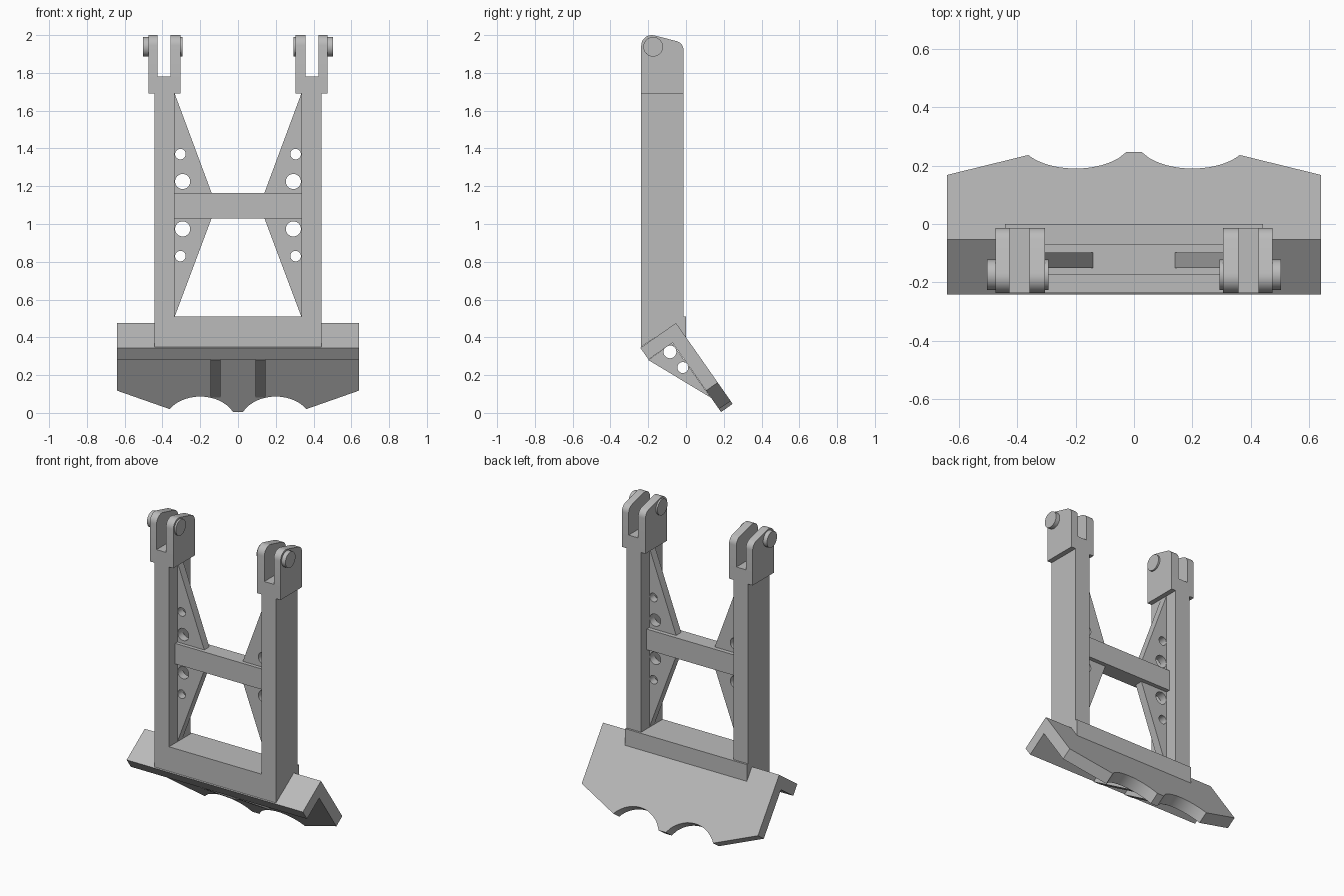
import bpy, bmesh
from math import sin, cos, pi, radians
from mathutils import Matrix, Vector

if "Cube" in bpy.data.objects:
    bpy.data.objects.remove(bpy.data.objects["Cube"], do_unlink=True)

steel = bpy.data.materials.new("steel_grey")
GREY = (0.5, 0.5, 0.5, 1)
steel.diffuse_color = GREY
steel.use_nodes = True
steel.node_tree.nodes["Principled BSDF"].inputs["Base Color"].default_value = GREY

X, Y, Z = Vector((1, 0, 0)), Vector((0, 1, 0)), Vector((0, 0, 1))


def arc(cx, cy, r, start, end, steps=8):
    """Points on an arc, angles in degrees."""
    angles = [radians(start + (end - start) * i / steps) for i in range(steps + 1)]
    return [(cx + r * cos(a), cy + r * sin(a)) for a in angles]


def circle(cx, cy, r):
    return arc(cx, cy, r, 0, 360, 32)[:-1]


def rect(x0, x1, y0, y1):
    return [(x0, y0), (x1, y0), (x1, y1), (x0, y1)]


def extrude(name, loops, u, v, w, lo, hi, origin=Vector()):
    """Fill loops (outline, then holes) in the u-v plane, thick from lo to hi along w."""
    curve = bpy.data.curves.new(name, "CURVE")
    curve.dimensions, curve.fill_mode = "2D", "BOTH"
    curve.extrude = (hi - lo) / 2
    for loop in loops:
        spline = curve.splines.new("POLY")
        spline.points.add(len(loop) - 1)
        for point, (a, b) in zip(spline.points, loop):
            point.co = (a, b, 0, 1)
        spline.use_cyclic_u = True
    temp = bpy.data.objects.new(name + "_outline", curve)
    bpy.context.collection.objects.link(temp)
    graph = bpy.context.evaluated_depsgraph_get()
    mesh = bpy.data.meshes.new_from_object(temp.evaluated_get(graph))
    bpy.data.objects.remove(temp, do_unlink=True)
    bpy.data.curves.remove(curve)

    frame = Matrix((u, v, w)).transposed().to_4x4()
    frame.translation = origin + w * (lo + hi) / 2
    bm = bmesh.new()
    bm.from_mesh(mesh)
    bm.transform(frame)
    bmesh.ops.remove_doubles(bm, verts=bm.verts, dist=0.0001)
    bmesh.ops.recalc_face_normals(bm, faces=bm.faces)
    for face in bm.faces:
        face.smooth = True
        face.material_index = 0
    bm.to_mesh(mesh)
    bm.free()
    mesh.set_sharp_from_angle(angle=radians(30))
    mesh.name = name
    mesh.materials.clear()
    mesh.materials.append(steel)
    obj = bpy.data.objects.new(name, mesh)
    bpy.context.collection.objects.link(obj)
    return obj


def side_plate(name, loops, x0, x1):
    """Outline in y-z, thick along x."""
    return extrude(name, loops, Y, Z, X, min(x0, x1), max(x0, x1))


def front_plate(name, loops, y0, y1):
    """Outline in x-z, thick along y."""
    return extrude(name, loops, X, Z, Y, y0, y1)


# Legs, clevises, pins and gussets on both sides
FRONT, BACK = -0.237, -0.013
prong = ([(FRONT, 1.69), (BACK, 1.69)] + arc(-0.063, 1.92, 0.05, 0, 75)
         + arc(-0.182, 1.945, 0.055, 75, 180))
for side, s in (("left", 1), ("right", -1)):
    side_plate(f"{side}_leg", [rect(FRONT, BACK, 0.40, 1.69)], s * 0.335, s * 0.442)
    side_plate(f"{side}_clevis_base", [rect(FRONT, BACK, 1.69, 1.78)], s * 0.304, s * 0.475)
    side_plate(f"{side}_inner_prong", [prong], s * 0.304, s * 0.357)
    side_plate(f"{side}_outer_prong", [prong], s * 0.426, s * 0.475)
    pin = [circle(-0.174, 1.938, 0.052)]
    side_plate(f"{side}_inner_pin_head", pin, s * 0.293, s * 0.304)
    side_plate(f"{side}_outer_pin_head", pin, s * 0.475, s * 0.503)
    upper = [(s * 0.335, 1.69), (s * 0.14, 1.165), (s * 0.335, 1.165)]
    lower = [(s * 0.335, 0.51), (s * 0.14, 1.03), (s * 0.335, 1.03)]
    front_plate(f"{side}_upper_gusset", [upper, circle(s * 0.293, 1.225, 0.04),
                circle(s * 0.305, 1.37, 0.028)], -0.15, -0.098)
    front_plate(f"{side}_lower_gusset", [lower, circle(s * 0.293, 0.974, 0.04),
                circle(s * 0.305, 0.83, 0.028)], -0.15, -0.098)

# Crossbar and foot beam, which is cut to sit on the angled foot
front_plate("crossbar", [rect(-0.335, 0.335, 1.03, 1.165)], -0.174, -0.071)
foot = [(FRONT, 0.349), (-0.053, 0.476), (0, 0.40), (0, 0.51), (FRONT, 0.51)]
side_plate("foot_beam", [foot], -0.442, 0.442)

# Angled foot: blade with two scallops, and a flange square to it
corner = Vector((0, -0.053, 0.476))
down = Vector((0, 0.574, -0.819))
inward = Vector((0, -0.819, -0.574))
THICK = 0.075
scallop = arc(0.2, 0.628, 0.205, 218.5, 322, 20)
half = [(0.025, 0.523)] + scallop[1:-1] + [(0.362, 0.504), (0.64, 0.385), (0.64, 0)]
outline = half + [(-x, d) for x, d in reversed(half)]
extrude("blade", [outline], X, down, inward, 0, THICK, corner)
extrude("flange", [rect(-0.64, 0.64, 0, THICK)], X, down, inward, THICK, 0.23, corner)

# Ribs joining flange and blade
rib = [(-0.2, 0.28), (-0.074, 0.37), (0.131, 0.081)]
holes = [circle(-0.085, 0.323, 0.034), circle(-0.017, 0.24, 0.029)]
for side, s in (("left", 1), ("right", -1)):
    side_plate(f"{side}_rib", [rib] + holes, s * 0.092, s * 0.146)
